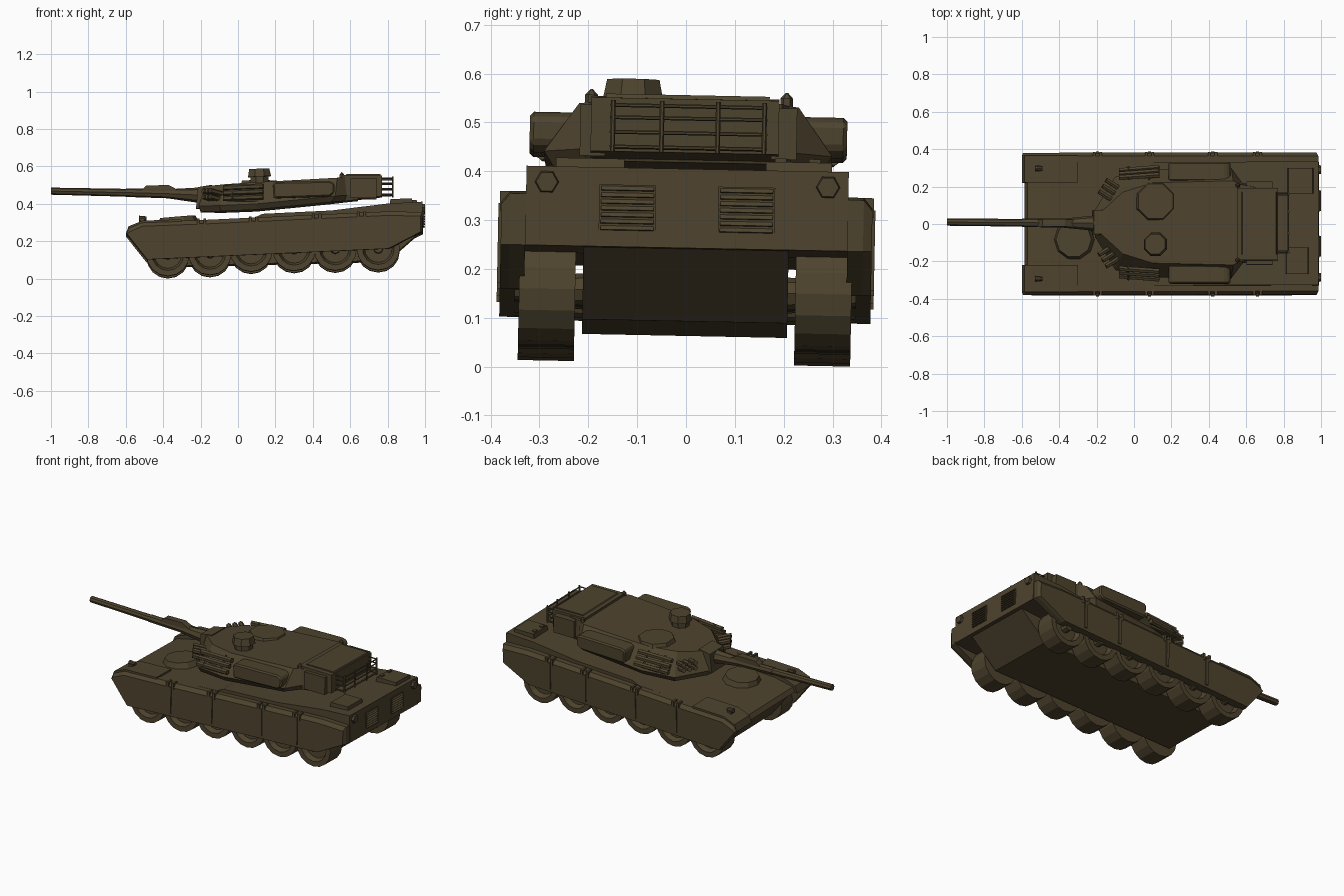
import bpy, bmesh, math
from mathutils import Matrix, Vector

paint = bpy.data.materials.new("olive_brown")
paint.diffuse_color = (0.075, 0.056, 0.027, 1)


def finish(name, bm, bevel=0):
    if bevel:
        bmesh.ops.bevel(bm, geom=bm.edges[:], offset=bevel, segments=1, affect='EDGES')
    bmesh.ops.recalc_face_normals(bm, faces=bm.faces[:])
    me = bpy.data.meshes.new(name)
    bm.to_mesh(me)
    bm.free()
    me.materials.append(paint)
    ob = bpy.data.objects.new(name, me)
    bpy.context.collection.objects.link(ob)
    return ob


def loft(name, rings, bevel=0):
    """Skin closed rings of equal length and cap both ends."""
    bm = bmesh.new()
    vs = [[bm.verts.new(p) for p in r] for r in rings]
    n = len(rings[0])
    for a, b in zip(vs, vs[1:]):
        for i in range(n):
            j = (i + 1) % n
            bm.faces.new((a[i], a[j], b[j], b[i]))
    bm.faces.new(vs[0])
    bm.faces.new(vs[-1])
    return finish(name, bm, bevel)


def prism(name, profile, y0, y1, bevel=0):
    return loft(name, [[(x, y, z) for x, z in profile] for y in (y0, y1)], bevel)


def box(name, x0, x1, y0, y1, z0, z1, bevel=0):
    return prism(name, [(x0, z0), (x1, z0), (x1, z1), (x0, z1)], y0, y1, bevel)


def rod(name, a, b, r1, r2=None, sides=8, turn=0):
    """Cylinder or cone from point a to point b."""
    a, b = Vector(a), Vector(b)
    d = b - a
    m = (Matrix.Translation((a + b) / 2) @ d.to_track_quat('Z', 'Y').to_matrix().to_4x4()
         @ Matrix.Rotation(turn, 4, 'Z'))
    bm = bmesh.new()
    bmesh.ops.create_cone(bm, cap_ends=True, segments=sides, radius1=r1,
                          radius2=r1 if r2 is None else r2, depth=d.length, matrix=m)
    return finish(name, bm)


# Hull: narrow lower tub and wide upper deck
prism("lower_hull", [(-0.575, 0.24), (-0.43, 0.06), (0.8, 0.09), (0.97, 0.24)], -0.21, 0.21)
prism("upper_hull", [(-0.585, 0.235), (-0.57, 0.262), (-0.45, 0.288), (-0.2, 0.302), (0.09, 0.318),
                     (0.13, 0.337), (0.5, 0.355), (0.8, 0.392), (0.985, 0.402), (0.99, 0.24),
                     (0.81, 0.225), (-0.45, 0.2)], -0.33, 0.33)

# Driver hatch on the glacis
rod("driver_hatch", (-0.32, -0.085, 0.29), (-0.323, -0.085, 0.326), 0.11, 0.095, 10)

skirt = [(-0.6, 0.23), (-0.585, 0.262), (-0.515, 0.292), (-0.2, 0.303), (0.4, 0.331),
         (0.82, 0.35), (0.985, 0.345), (0.985, 0.24), (0.81, 0.15), (-0.49, 0.092)]
for s in (1, -1):
    # Side skirts with a chamfered upper edge
    inner = [(x, s * 0.33, z) for x, z in skirt]
    lip = [(x, s * 0.362, z) for x, z in skirt]
    outer = [(x * 0.99, s * 0.38, z - (0.022 if i in range(1, 7) else 0)) for i, (x, z) in enumerate(skirt)]
    loft("side_skirt", [inner, lip, outer])
    # Front fenders
    prism("front_fender", [(-0.6, 0.23), (-0.585, 0.27), (-0.51, 0.3), (-0.3, 0.307), (-0.3, 0.26),
                           (-0.5, 0.23)], s * 0.22, s * 0.365)
    # Skirt straps with top clips
    for x in (-0.195, 0.083, 0.42, 0.66):
        zb, zt = 0.108 + 0.046 * (x + 0.49), 0.31 + 0.046 * (x + 0.2)
        box("skirt_strap", x - 0.009, x + 0.009, s * 0.375, s * 0.386, zb, zt - 0.025)
        for dx in (-0.018, 0.018):
            box("skirt_clip", x + dx - 0.007, x + dx + 0.007, s * 0.345, s * 0.383, zt - 0.04, zt)
    # Headlights
    box("headlight_base", -0.525, -0.5, s * 0.28, s * 0.31, 0.295, 0.31)
    rod("headlight", (-0.53, s * 0.295, 0.314), (-0.49, s * 0.295, 0.314), 0.014, 0.01)
    # Tail lights and louvred exhaust grilles
    rod("tail_light", (0.98, s * 0.288, 0.37), (1.0, s * 0.288, 0.37), 0.026, 0.022, 6, math.pi / 6)
    box("grille_back", 0.98, 0.992, s * 0.064, s * 0.18, 0.272, 0.367)
    for k in range(7):
        z = 0.279 + 0.0135 * k
        prism("grille_slat", [(0.99, z - 0.006), (0.999, z - 0.004), (0.99, z + 0.006)],
              s * 0.068, s * 0.176)

    # Road wheels: dished cylinders with hub caps
    for x, zb in zip((-0.375, -0.15, 0.07, 0.3, 0.52, 0.75), (0.004, 0.01, 0.028, 0.032, 0.034, 0.036)):
        z = zb + 0.115
        bm = bmesh.new()
        bmesh.ops.create_cone(bm, cap_ends=True, segments=16, radius1=0.115, radius2=0.115, depth=0.115,
                              matrix=Matrix.Translation((x, s * 0.283, z))
                              @ Matrix.Rotation(-s * math.pi / 2, 4, 'X'))
        bm.normal_update()
        face = [f for f in bm.faces if len(f.verts) > 4 and f.normal.y * s > 0.5]
        bmesh.ops.inset_region(bm, faces=face, thickness=0.03)
        bmesh.ops.inset_region(bm, faces=face, thickness=0.012, depth=-0.03)
        finish("road_wheel", bm)
        rod("wheel_hub", (x, s * 0.19, z), (x, s * 0.35, z), 0.034, 0.024, 8)

# Engine deck boxes
prism("deck_box_left", [(0.82, 0.385), (0.96, 0.39), (0.955, 0.42), (0.825, 0.42)], 0.16, 0.295)
prism("deck_box_right", [(0.81, 0.385), (0.935, 0.39), (0.93, 0.42), (0.815, 0.418)], -0.27, -0.13)
for y in (0.19, 0.26):
    box("deck_box_hinge", 0.83, 0.85, y - 0.012, y + 0.012, 0.415, 0.427)


# Turret: bottom, widest and roof rings; floats just clear of the deck
def ring(half, zf):
    pts = half + [(x, -y) for x, y in reversed(half)]
    return [(x, y, zf(x)) for x, y in pts]


def belly(x):
    return 0.353 + 0.1 * max(0, x - 0.02)


def roof(x):
    return 0.503 + 0.055 * x if x > -0.1 else 0.49


low = [(-0.2, 0.07), (-0.09, 0.235), (0.1, 0.27), (0.5, 0.275), (0.57, 0.205), (0.64, 0.2)]
wide = [(-0.21, 0.07), (-0.1, 0.25), (0.1, 0.29), (0.52, 0.295), (0.58, 0.215), (0.65, 0.2)]
top = [(-0.175, 0.06), (-0.06, 0.165), (0.1, 0.215), (0.53, 0.225), (0.57, 0.205), (0.65, 0.19)]
loft("turret", [ring(low, belly), ring(wide, lambda x: belly(x) + 0.03), ring(top, roof)])

# Mantlet and gun
prism("mantlet", [(-0.225, 0.37), (-0.215, 0.485), (-0.14, 0.498), (-0.12, 0.37)], -0.06, 0.07)
rod("gun_collar", (-0.4, 0, 0.452), (-0.2, 0, 0.443), 0.022, 0.042, 8)
rod("gun_sleeve", (-0.6, 0.002, 0.457), (-0.2, 0, 0.446), 0.023, 0.025, 8)
rod("gun_barrel", (-1.0, 0.005, 0.465), (-0.58, 0.002, 0.456), 0.019, 0.021, 8)
prism("bore_evacuator", [(-0.52, 0.465), (-0.49, 0.495), (-0.37, 0.497), (-0.31, 0.465)], -0.02, 0.02)

# Bustle storage, roof cover and rack
prism("bustle_box", [(0.55, 0.41), (0.77, 0.435), (0.77, 0.545), (0.55, 0.548)], -0.2, 0.185)
prism("bustle_lid", [(0.57, 0.54), (0.77, 0.53), (0.76, 0.553), (0.58, 0.553)], -0.17, 0.165)
for s in (1, -1):
    box("bustle_side_pack", 0.6, 0.74, s * 0.17, s * 0.222, 0.425, 0.53)
for z in (0.445, 0.475, 0.505, 0.53):
    rod("rack_rail", (0.825, -0.16, z), (0.825, 0.16, z), 0.004, sides=6)
    for y in (-0.158, 0.158):
        rod("rack_side_rail", (0.76, y, z), (0.827, y, z), 0.004, sides=6)
for y in (-0.155, -0.055, 0.06, 0.155):
    rod("rack_post", (0.827, y, 0.435), (0.827, y, 0.54), 0.005, sides=6)
box("rack_floor", 0.76, 0.82, -0.15, 0.15, 0.44, 0.447)

for s in (1, -1):
    # Chamfered stowage bins on the turret flanks
    prism("stowage_bin", [(0.19, 0.42), (0.49, 0.43), (0.515, 0.45), (0.515, 0.5), (0.49, 0.513),
                          (0.2, 0.508), (0.185, 0.495)], s * 0.225, s * 0.325, 0.008)
    # Side pipe racks
    box("pipe_rack_plate", -0.06, 0.12, s * 0.215, s * 0.285, 0.405, 0.42)
    for y, z in ((0.29, 0.425), (0.27, 0.455), (0.25, 0.482)):
        rod("rack_pipe", (-0.08, s * y * 0.97, z - 0.004), (0.135, s * y * 1.03, z + 0.004), 0.015, sides=6)
    for x in (-0.03, 0.08):
        rod("pipe_bracket", (x, s * 0.302, 0.415), (x, s * 0.235, 0.495), 0.007, sides=4)
    # Smoke launcher tubes on the cheeks
    for i in (-1, 0, 1):
        for z in (0.425, 0.457):
            p = Vector((-0.145 + 0.019 * i, s * (0.185 + 0.031 * i), z))
            rod("smoke_tube", p + Vector((0.04, -s * 0.025, -0.01)),
                p + Vector((-0.024, s * 0.015, 0.007)), 0.014, sides=6)
    # Aerial stubs
    rod("aerial_base", (0.555, s * 0.2, 0.525), (0.555, s * 0.2, 0.55), 0.013, sides=6)
    rod("aerial_tip", (0.555, s * 0.2, 0.55), (0.555, s * 0.2, 0.562), 0.013, 0.002, 6)

# Roof hatches
rod("cupola_neck", (0.115, -0.115, 0.5), (0.115, -0.115, 0.55), 0.052, sides=8, turn=math.pi / 8)
rod("cupola_cap", (0.115, -0.115, 0.54), (0.113, -0.115, 0.582), 0.067, 0.058, 8, math.pi / 8)
rod("loader_hatch", (0.115, 0.115, 0.5), (0.115, 0.115, 0.524), 0.11, 0.1, 8, math.pi / 8)

# The whole vehicle leans slightly; then stand it on the ground and centre it
lean = Matrix.Rotation(-0.02, 4, 'X')
obs = list(bpy.context.collection.objects)
for ob in obs:
    ob.data.transform(lean)
co = [v.co for ob in obs for v in ob.data.vertices]
mid = [(min(c[i] for c in co) + max(c[i] for c in co)) / 2 for i in (0, 1)]
shift = Matrix.Translation((-mid[0], -mid[1], -min(c.z for c in co)))
for ob in obs:
    ob.data.transform(shift)
